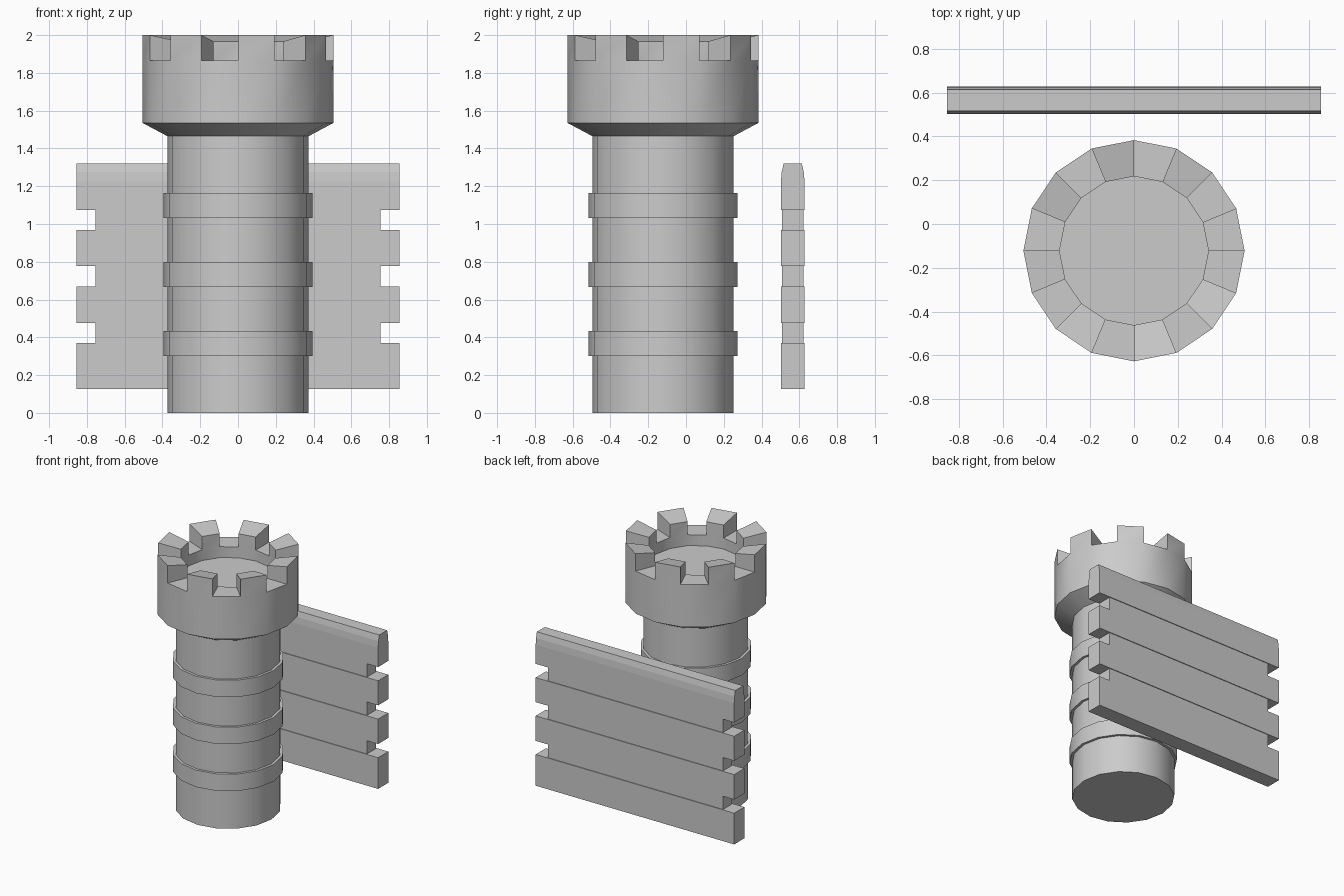
import bpy, bmesh
from math import cos, sin, tau, atan2, radians
from mathutils import Vector

if "Cube" in bpy.data.objects:
    bpy.data.objects.remove(bpy.data.objects["Cube"])

SIDES = 16
CY = -0.122          # tower axis
FENCE_Y = 0.565      # fence centre plane


def finish(name, bm, loc=(0, 0, 0), smooth=False):
    bmesh.ops.recalc_face_normals(bm, faces=bm.faces)
    me = bpy.data.meshes.new(name)
    bm.to_mesh(me)
    bm.free()
    ob = bpy.data.objects.new(name, me)
    ob.location = loc
    bpy.context.collection.objects.link(ob)
    if smooth:
        bpy.ops.object.select_all(action='DESELECT')
        ob.select_set(True)
        bpy.context.view_layer.objects.active = ob
        bpy.ops.object.shade_smooth_by_angle(angle=radians(30))
    return ob


def lathe(profile, cap=False):
    """Spin (radius, z) points into a 16-sided surface."""
    bm = bmesh.new()
    rings = [[bm.verts.new((r * cos(tau * i / SIDES), r * sin(tau * i / SIDES), z))
              for i in range(SIDES)] for r, z in profile]
    for a, b in zip(rings, rings[1:]):
        for i in range(SIDES):
            j = (i + 1) % SIDES
            bm.faces.new((a[i], a[j], b[j], b[i]))
    if cap:
        bm.faces.new(rings[0])
        bm.faces.new(rings[-1])
    return bm


def plank(name, profile, half_length):
    """Extrude a mirrored (half thickness, z) section along x."""
    section = profile + [(-y, z) for y, z in reversed(profile)]
    bm = bmesh.new()
    ends = [[bm.verts.new((x, y, z)) for y, z in section]
            for x in (-half_length, half_length)]
    bm.faces.new(ends[0])
    bm.faces.new(ends[1])
    n = len(section)
    for i in range(n):
        j = (i + 1) % n
        bm.faces.new((ends[0][i], ends[0][j], ends[1][j], ends[1][i]))
    return finish(name, bm, (0, FENCE_Y, 0))


# Tower body: shaft, flared head, rim and sunken platform
RIM, R_OUT, R_IN = 1.865, 0.505, 0.34
bm = lathe([(0.374, 0), (0.374, 1.465), (R_OUT, 1.535), (R_OUT, RIM),
            (R_IN, RIM), (R_IN, 1.78)], cap=True)

# Battlements: raise every other rim face, tops sloping inwards
raised = []
for f in bm.faces:
    c = f.calc_center_median()
    if len(f.verts) == 4 and all(abs(v.co.z - RIM) < 1e-4 for v in f.verts):
        if int((atan2(c.y, c.x) % tau) / (tau / SIDES)) % 2 == 0:
            raised.append(f)
new = bmesh.ops.extrude_face_region(bm, geom=raised)['geom']
for v in new:
    if isinstance(v, bmesh.types.BMVert):
        v.co.z = 2.0 if v.co.xy.length > 0.42 else 1.967
bmesh.ops.delete(bm, geom=[f for f in raised if f.is_valid], context='FACES_ONLY')
finish("tower", bm, (0, CY, 0), True)

# Raised bands around the shaft
for i, (z0, z1) in enumerate([(0.302, 0.434), (0.667, 0.799), (1.032, 1.164)]):
    bm = lathe([(0.374, z0), (0.394, z0), (0.394, z1), (0.374, z1)])
    finish(f"tower_band_{i + 1}", bm, (0, CY, 0), True)

# Fence planks behind the tower, the top one with a tapered edge
T = 0.0625
edges = [(0.127, 0.37), (0.476, 0.67), (0.777, 0.968)]
for i, (z0, z1) in enumerate(edges):
    plank(f"fence_plank_{i + 1}", [(T, z0), (T, z1)], 0.854)
plank("fence_top_plank", [(T, 1.075), (T, 1.225), (T - 0.004, 1.275), (T - 0.014, 1.319)], 0.854)

# Shorter, slightly recessed strips between the planks
for i, (z0, z1) in enumerate([(0.37, 0.476), (0.67, 0.777), (0.968, 1.075)]):
    plank(f"fence_strip_{i + 1}", [(T - 0.006, z0), (T - 0.006, z1)], 0.754)
